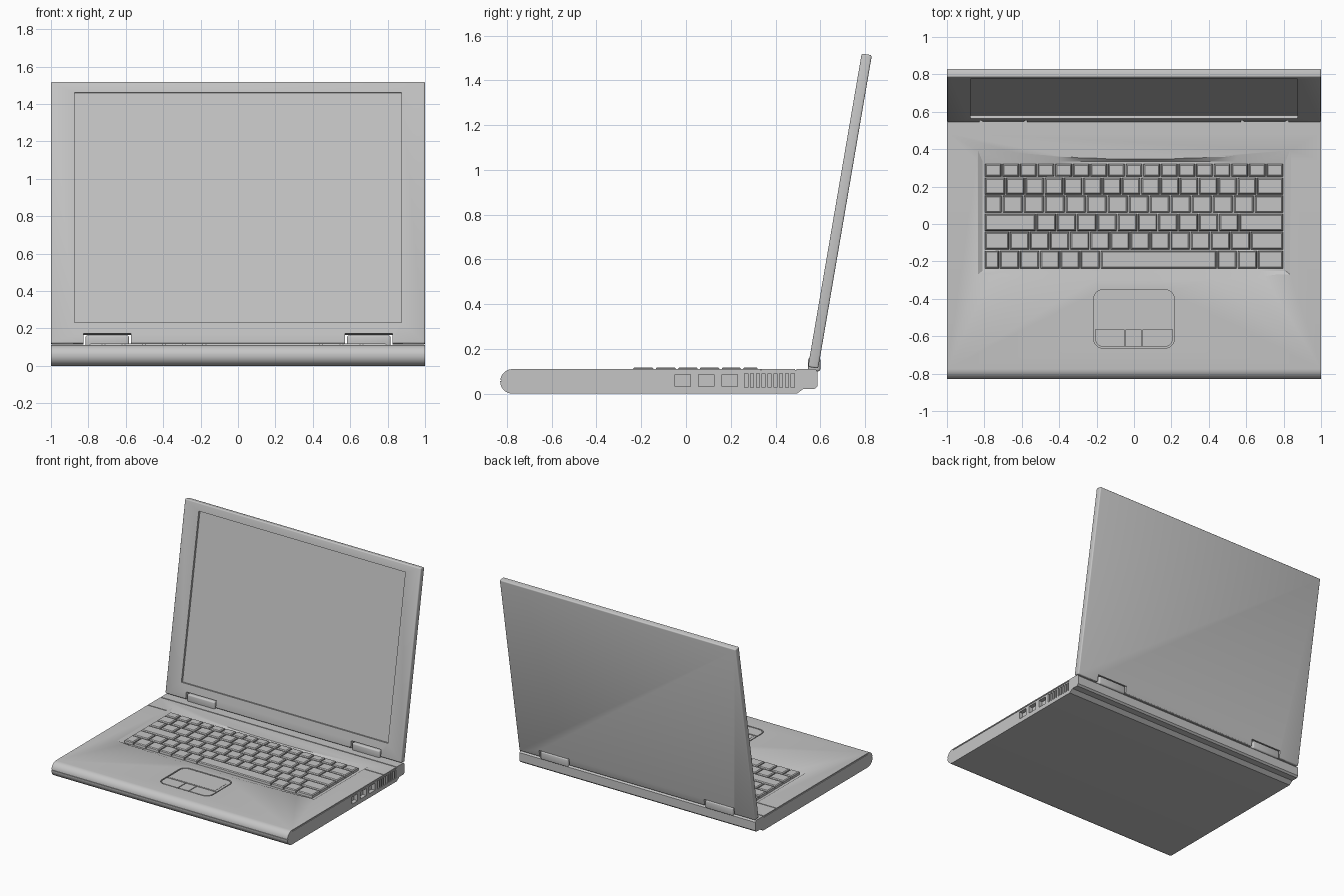
import bpy, bmesh
from math import sin, cos, pi, atan2
from mathutils import Matrix

cube = bpy.data.objects.get("Cube")
if cube:
    bpy.data.objects.remove(cube, do_unlink=True)

grey = bpy.data.materials.new("Light grey plastic")
grey.use_nodes = True
colour = (0.56, 0.56, 0.56, 1)
grey.diffuse_color = colour
grey.node_tree.nodes["Principled BSDF"].inputs["Base Color"].default_value = colour

DECK = 0.11       # height of the palm rest
FLOOR = 0.095     # bottom of the keyboard well


def loft(bm, ring_a, ring_b):
    """Closed solid between two matching rings of 3D points."""
    a = [bm.verts.new(p) for p in ring_a]
    b = [bm.verts.new(p) for p in ring_b]
    n = len(a)
    for i in range(n):
        j = (i + 1) % n
        bm.faces.new((a[i], a[j], b[j], b[i]))
    bm.faces.new(a[::-1])
    bm.faces.new(b)


def prism(bm, outline, z0, z1):
    loft(bm, [(x, y, z0) for x, y in outline], [(x, y, z1) for x, y in outline])


def box(bm, x0, x1, y0, y1, z0, z1):
    prism(bm, [(x0, y0), (x1, y0), (x1, y1), (x0, y1)], z0, z1)


def round_rect(x0, x1, y0, y1, radii):
    """Rectangle with a radius per corner, starting at the front left."""
    centres = [(x0, y0, 1, 1), (x1, y0, -1, 1), (x1, y1, -1, -1), (x0, y1, 1, -1)]
    points = []
    for k, ((x, y, sx, sy), r) in enumerate(zip(centres, radii)):
        if r == 0:
            points.append((x, y))
            continue
        for i in range(7):
            t = pi + (k + i / 6) * pi / 2
            points.append((x + sx * r + r * cos(t), y + sy * r + r * sin(t)))
    return points


def finish(bm, name, bevel=0):
    bmesh.ops.recalc_face_normals(bm, faces=bm.faces)
    mesh = bpy.data.meshes.new(name)
    bm.to_mesh(mesh)
    bm.free()
    mesh.materials.append(grey)
    obj = bpy.data.objects.new(name, mesh)
    bpy.context.collection.objects.link(obj)
    if bevel:
        mod = obj.modifiers.new("Rounded edges", "BEVEL")
        mod.width, mod.segments, mod.limit_method = bevel, 3, "ANGLE"
        apply(obj, mod)
    return obj


def select(obj):
    bpy.ops.object.select_all(action="DESELECT")
    obj.select_set(True)
    bpy.context.view_layer.objects.active = obj


def apply(obj, mod):
    select(obj)
    bpy.ops.object.modifier_apply(modifier=mod.name)


def carve(obj, bm):
    cutter = finish(bm, "cutter")
    cutter.hide_render = True
    mod = obj.modifiers.new("Carve", "BOOLEAN")
    mod.operation, mod.solver, mod.object = "DIFFERENCE", "EXACT", cutter
    apply(obj, mod)
    bpy.data.objects.remove(cutter, do_unlink=True)


def smooth(obj):
    select(obj)
    bpy.ops.object.shade_smooth_by_angle(angle=pi / 6)


# Base: side profile with a round front and a stepped rear, swept across x
r = DECK / 2
profile = [(-0.775 - r * sin(pi * i / 14), r + r * cos(pi * i / 14)) for i in range(15)]
profile += [(0.495, 0), (0.525, 0.022), (0.575, 0.022), (0.588, 0.034),
            (0.588, 0.098), (0.577, DECK)]
bm = bmesh.new()
loft(bm, [(-1, y, z) for y, z in profile], [(1, y, z) for y, z in profile])
base = finish(bm, "base")

# Keyboard well with bowed, sloping walls
cuts = bmesh.new()
steps = [i / 12 * 2 - 1 for i in range(13)]
inner = [(0.81 * t, -0.25) for t in steps] + [(-0.81 * t, 0.335) for t in steps]
outer = [(0.835 * t, -0.30 + 0.03 * t * t) for t in steps]
outer += [(-0.835 * t, 0.347 + 0.048 * t * t) for t in steps]
above = [(2 * o[0] - i[0], 2 * o[1] - i[1]) for i, o in zip(inner, outer)]
loft(cuts, [(x, y, FLOOR) for x, y in inner],
     [(x, y, 2 * DECK - FLOOR) for x, y in above])

# Touchpad recess and panel seams
prism(cuts, round_rect(-0.217, 0.217, -0.665, -0.35, [0.055] * 4), 0.1, 0.13)
box(cuts, -1.1, 1.1, 0.487, 0.494, 0.105, 0.13)
box(cuts, -1.1, 1.1, -0.9, -0.825, 0.056, 0.061)
for s in (-1, 1):
    box(cuts, *sorted((s * 0.842, s * 1.1)), 0.332, 0.338, 0.105, 0.13)
    box(cuts, *sorted((s * 0.995, s * 1.1)), -0.77, 0.485, 0.098, 0.102)

# Side ports and vent slots
for y in (-0.05, 0.055, 0.16):
    box(cuts, 0.97, 1.1, y, y + 0.07, 0.032, 0.086)
for i in range(9):
    y = 0.262 + i * 0.026
    box(cuts, 0.98, 1.1, y, y + 0.014, 0.028, 0.09)
carve(base, cuts)
smooth(base)

# Touchpad and its three buttons
bm = bmesh.new()
prism(bm, round_rect(-0.209, 0.209, -0.556, -0.358, [0, 0, 0.047, 0.047]), 0.099, 0.108)
touchpad = finish(bm, "touchpad")
bm = bmesh.new()
prism(bm, round_rect(-0.19, 0.19, -0.55, -0.378, [0, 0, 0.035, 0.035]), 0.104, 0.1095)
finish(bm, "touchpad_surface")
bm = bmesh.new()
for x0, x1, radii in ((-0.209, -0.052, [0.047, 0, 0, 0]), (-0.046, 0.04, [0] * 4),
                      (0.046, 0.209, [0, 0.047, 0, 0])):
    prism(bm, round_rect(x0, x1, -0.657, -0.563, radii), 0.099, 0.109)
finish(bm, "touchpad_buttons")

# Keys: each row lists relative widths, stretched to the full row
rows = [[1] * 17,
        [1.1] + [1] * 13 + [1.4],
        [0.85] + [1] * 12 + [1.4],
        [2.55] + [1] * 10 + [2.2],
        [1.25] + [1] * 12 + [1.65],
        [0.75] + [1] * 5 + [5.8, 1, 1, 1.3]]
row_edges = [0.325, 0.25, 0.155, 0.057, -0.04, -0.14, -0.242]
bm = bmesh.new()
for row, y1, y0 in zip(rows, row_edges, row_edges[1:]):
    x, unit = -0.8, 1.6 / sum(row)
    for width in row:
        rings = []
        for gap, z in ((0.003, FLOOR - 0.002), (0.005, 0.112), (0.011, 0.118)):
            rings.append([(px, py, z) for px, py in round_rect(
                x + gap, x + width * unit - gap, y0 + gap, y1 - gap, [0] * 4)])
        verts = [[bm.verts.new(p) for p in ring] for ring in rings]
        for low, high in zip(verts, verts[1:]):
            for i in range(4):
                j = (i + 1) % 4
                bm.faces.new((low[i], low[j], high[j], high[i]))
        bm.faces.new(verts[0][::-1])
        bm.faces.new(verts[-1])
        x += width * unit
finish(bm, "keys")

# Lid: upright slab with screen recess and hinge notches, then leaned back
bm = bmesh.new()
box(bm, -1, 1, 0, 0.046, 0, 1.42)
lid = finish(bm, "lid", 0.008)
cuts = bmesh.new()
box(cuts, -0.875, 0.875, -0.1, 0.016, 0.112, 1.36)
for s in (-1, 1):
    box(cuts, *sorted((s * 0.572, s * 0.826)), -0.1, 0.1, -0.1, 0.054)
carve(lid, cuts)
lean = Matrix.Translation((0, 0.545, 0.12)) @ Matrix.Rotation(-atan2(0.24, 1.4), 4, "X")
lid.data.transform(lean)
smooth(lid)

# Hinge blocks sitting in the notches
for side, s in (("left", 1), ("right", -1)):
    bm = bmesh.new()
    box(bm, *sorted((s * 0.582, s * 0.816)), 0.546, 0.6, 0.1, 0.162)
    smooth(finish(bm, side + "_hinge", 0.01))
